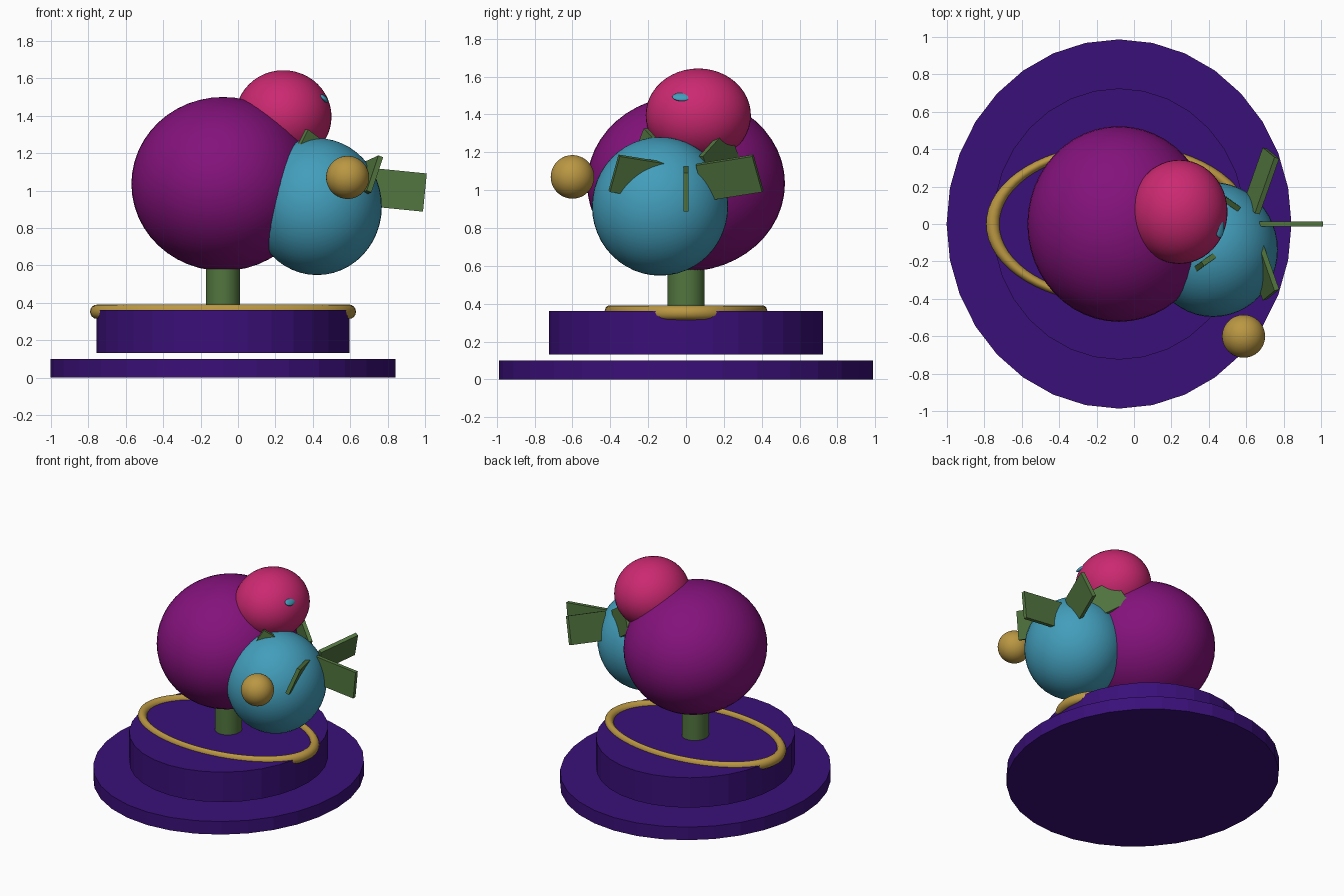
import bpy
import math
from mathutils import Matrix, Vector

if "Cube" in bpy.data.objects:
    bpy.data.objects.remove(bpy.data.objects["Cube"])


def mat(name, r, g, b):
    m = bpy.data.materials.new(name)
    m.diffuse_color = (r, g, b, 1)
    m.use_nodes = True
    m.node_tree.nodes["Principled BSDF"].inputs["Base Color"].default_value = m.diffuse_color
    return m


INDIGO = mat("indigo", 0.042, 0.005, 0.19)
PURPLE = mat("purple", 0.23, 0.006, 0.20)
PINK = mat("pink", 0.60, 0.022, 0.165)
BLUE = mat("blue", 0.055, 0.34, 0.50)
GOLD = mat("gold", 0.49, 0.31, 0.055)
GREEN = mat("green", 0.085, 0.18, 0.05)


def finish(name, material, smooth=True):
    ob = bpy.context.object
    ob.name = name
    ob.data.materials.append(material)
    if smooth:
        bpy.ops.object.shade_smooth_by_angle(angle=math.radians(40))
    return ob


def ball(name, loc, radii, material, rot=(0, 0, 0)):
    bpy.ops.mesh.primitive_uv_sphere_add(segments=48, ring_count=24, location=loc, rotation=rot)
    bpy.context.object.scale = radii
    return finish(name, material)


def disc(name, rx, ry, z0, z1, material, smooth=False):
    bpy.ops.mesh.primitive_cylinder_add(vertices=32, radius=1, depth=1,
                                        location=(CX, 0, (z0 + z1) / 2))
    bpy.context.object.scale = (rx, ry, z1 - z0)
    return finish(name, material, smooth)


def blade(name, centre, along, up, length):
    # thin slab with its length along one axis and its height along another
    a = Vector(along).normalized()
    u = Vector(up)
    u = (u - a * u.dot(a)).normalized()
    n = u.cross(a)
    bpy.ops.mesh.primitive_cube_add(size=1)
    ob = finish(name, GREEN, False)
    ob.matrix_world = (Matrix.Translation(centre)
                       @ Matrix((a, n, u)).transposed().to_4x4()
                       @ Matrix.Diagonal((length, 0.028, 0.205, 1)))


CX = -0.08

# stepped plinth and stem
disc("lower_base", 0.922, 0.987, 0.0, 0.10, INDIGO)
disc("upper_base", 0.677, 0.725, 0.13, 0.36, INDIGO)
disc("stem", 0.092, 0.098, 0.36, 0.70, GREEN, True)

# oval ring lying on the plinth
bpy.ops.mesh.primitive_torus_add(major_radius=0.675, minor_radius=0.036, major_segments=64,
                                 minor_segments=16, location=(CX, 0, 0.352))
bpy.context.object.scale = (1, 0.606, 1.05)
finish("ring", GOLD)

# rounded masses
ball("large_body", (CX, 0, 1.035), (0.49, 0.523, 0.465), PURPLE)
ball("head", (0.243, 0.065, 1.395), (0.257, 0.278, 0.248), PINK)
ball("side_body", (0.423, -0.137, 0.914), (0.346, 0.36, 0.366), BLUE)
ball("small_ball", (0.586, -0.60, 1.07), (0.115, 0.115, 0.115), GOLD)
ball("eye", (0.458, -0.02, 1.493), (0.030, 0.053, 0.014), BLUE, (0, math.radians(42), 0))

# five blades fanned around the side body
blade("front_blade", (0.83, 0, 1.006), (1, 0, -0.1), (0.1, 0, 1), 0.34)
for side, label in ((1, "left"), (-1, "right")):
    blade(label + "_outer_blade", (0.68, side * 0.23, 1.065),
          (0.33, side * 0.94, 0.15), (0.3, side * -0.27, 0.91), 0.32)
    blade(label + "_inner_blade", (0.422, side * 0.178, 1.165),
          (-0.7, side * 0.48, 0.53), (0.46, side * -0.35, 0.81), 0.28)
